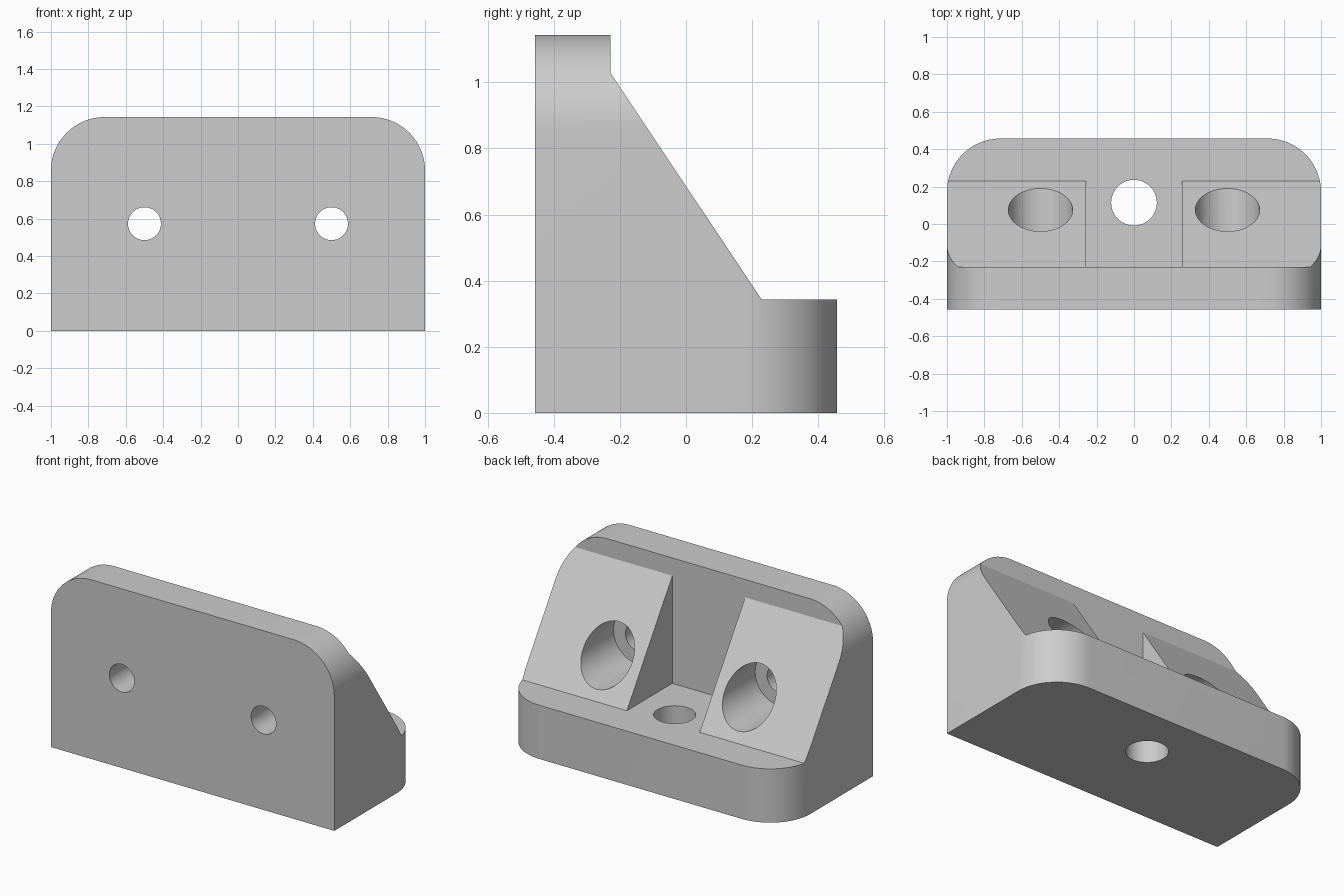
import bpy, bmesh, math
from mathutils import Matrix, Vector

cube = bpy.data.objects.get("Cube")
if cube:
    bpy.data.objects.remove(cube, do_unlink=True)

# Main dimensions
HALF_W, HALF_D, HEIGHT = 1.0, 0.457, 1.143
WALL_Y, BASE_Z, RADIUS = -0.229, 0.343, 0.286
SLOPE_Y, SLOPE_Z, RIB_X = 0.229, 1.029, 0.257
BOLT_X, BOLT_Z, PIN_Y = 0.5, 0.573, 0.114

grey = bpy.data.materials.new("plain grey")
grey.use_nodes = True
colour = (0.604, 0.604, 0.604, 1)
grey.diffuse_color = colour
grey.node_tree.nodes["Principled BSDF"].inputs["Base Color"].default_value = colour


def prism(name, points, sweep):
    """Extrude a closed planar outline along a vector."""
    bm = bmesh.new()
    face = bm.faces.new([bm.verts.new(p) for p in points])
    top = bmesh.ops.extrude_face_region(bm, geom=[face])["geom"]
    verts = [g for g in top if isinstance(g, bmesh.types.BMVert)]
    bmesh.ops.translate(bm, verts=verts, vec=Vector(sweep))
    bmesh.ops.recalc_face_normals(bm, faces=bm.faces)
    mesh = bpy.data.meshes.new(name)
    bm.to_mesh(mesh)
    bm.free()
    obj = bpy.data.objects.new(name, mesh)
    bpy.context.collection.objects.link(obj)
    mesh.materials.append(grey)
    return obj


def rounded_outline(low, high, steps=24):
    """Rectangle whose two upper corners are rounded, as (u, v) pairs."""
    arc = [(HALF_W - RADIUS + RADIUS * math.cos(a), high - RADIUS + RADIUS * math.sin(a))
           for a in (math.pi / 2 * i / steps for i in range(steps + 1))]
    return [(HALF_W, low)] + arc + [(-u, v) for u, v in reversed(arc)] + [(-HALF_W, low)]


def cylinder(name, radius, centre, depth, along_y):
    bm = bmesh.new()
    turn = Matrix.Rotation(math.pi / 2, 4, "X") if along_y else Matrix()
    bmesh.ops.create_cone(bm, cap_ends=True, segments=64, radius1=radius, radius2=radius,
                          depth=depth, matrix=Matrix.Translation(centre) @ turn)
    mesh = bpy.data.meshes.new(name)
    bm.to_mesh(mesh)
    bm.free()
    obj = bpy.data.objects.new(name, mesh)
    bpy.context.collection.objects.link(obj)
    mesh.materials.append(grey)
    return obj


def combine(target, tool, operation):
    tool.hide_render = True
    mod = target.modifiers.new(operation.lower(), "BOOLEAN")
    mod.operation, mod.object, mod.solver = operation, tool, "EXACT"
    bpy.context.view_layer.objects.active = target
    bpy.ops.object.modifier_apply(modifier=mod.name)
    bpy.data.objects.remove(tool, do_unlink=True)


# Side profile: wall, sloped ribs and base
profile = [(-HALF_D, 0), (HALF_D, 0), (HALF_D, BASE_Z), (SLOPE_Y, BASE_Z),
           (WALL_Y, SLOPE_Z), (WALL_Y, HEIGHT), (-HALF_D, HEIGHT)]
bracket = prism("corner_bracket", [(-HALF_W, y, z) for y, z in profile], (2 * HALF_W, 0, 0))

# Pocket between the two ribs
pocket = prism("pocket_cutter", [(-RIB_X, WALL_Y, BASE_Z), (-RIB_X, 1, BASE_Z),
                                 (-RIB_X, 1, 2), (-RIB_X, WALL_Y, 2)], (2 * RIB_X, 0, 0))
combine(bracket, pocket, "DIFFERENCE")

# Rounded corners of the wall top and of the base rear
wall_shape = prism("wall_outline", [(u, -1, v) for u, v in rounded_outline(-1, HEIGHT)], (0, 2, 0))
wall_shape.scale.x = 1
combine(bracket, wall_shape, "INTERSECT")
base_shape = prism("base_outline", [(u, v, -1) for u, v in rounded_outline(-1, HALF_D)], (0, 0, 3))
combine(bracket, base_shape, "INTERSECT")

# Counterbored bolt holes through the wall, one in each rib
for side in (-1, 1):
    x = side * BOLT_X
    combine(bracket, cylinder("bolt_hole_cutter", 0.088, (x, 0, BOLT_Z), 2, True), "DIFFERENCE")
    bore = cylinder("counterbore_cutter", 0.172, (x, WALL_Y + 0.5, BOLT_Z), 1, True)
    combine(bracket, bore, "DIFFERENCE")

# Vertical hole through the base
combine(bracket, cylinder("base_hole_cutter", 0.122, (0, PIN_Y, 0), 2, False), "DIFFERENCE")

# Smooth the curved faces, keep edges sharp
bpy.ops.object.select_all(action="DESELECT")
bracket.select_set(True)
bpy.context.view_layer.objects.active = bracket
bpy.ops.object.shade_smooth_by_angle(angle=math.radians(25))
